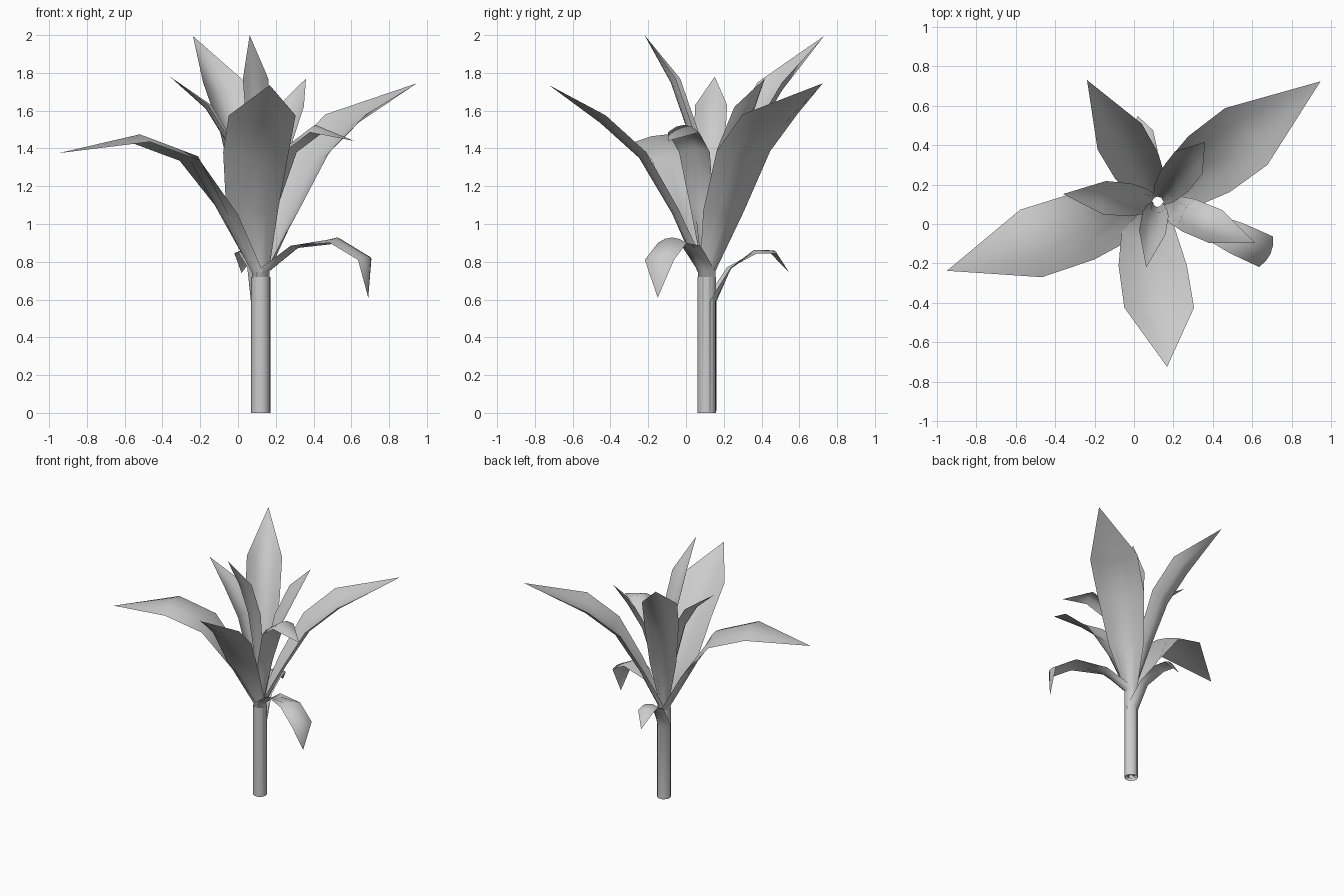
import bpy, bmesh, math
from mathutils import Vector

if "Cube" in bpy.data.objects:
    bpy.data.objects.remove(bpy.data.objects["Cube"])

CENTER = Vector((0.12, 0.11, 0))
STEM_R = 0.053
UP = Vector((0, 0, 1))


def finish(name, bm):
    mesh = bpy.data.meshes.new(name)
    bm.to_mesh(mesh)
    bm.free()
    for p in mesh.polygons:
        p.use_smooth = True
    obj = bpy.data.objects.new(name, mesh)
    bpy.context.collection.objects.link(obj)
    return obj


def tube(name, radius, z0, z1, sides=10):
    bm = bmesh.new()
    rings = []
    for z in (z0, z1):
        rings.append([bm.verts.new(CENTER + Vector((
            radius * math.cos(2 * math.pi * i / sides),
            radius * math.sin(2 * math.pi * i / sides), z))) for i in range(sides)])
    for i in range(sides):
        j = (i + 1) % sides
        bm.faces.new((rings[0][i], rings[0][j], rings[1][j], rings[1][i]))
    return finish(name, bm)


def leaf(name, azimuth, width, cup, sheath, path, shift=(0, 0, 0, 0, 0), neck=0.75):
    """path: (distance from stem axis, height) of the leaf edges, base to tip.
    sheath: radius of the half tube that wraps the stem below the blade.
    shift: sideways offset of each row; neck: relative width of the first row."""
    a = math.radians(azimuth)
    out = Vector((math.cos(a), math.sin(a), 0))
    side = Vector((-math.sin(a), math.cos(a), 0))
    pts = [CENTER + out * r + UP * z + side * s for (r, z), s in zip(path, shift)]
    widths = [sheath, width * neck, width * 0.98, width]
    cups = [1.0, max(0.3, cup), cup, cup]
    bm = bmesh.new()
    # vertical sheath: half circle at the ground and at the blade base
    rows = []
    for z in (0.01, path[0][1]):
        rows.append([bm.verts.new(CENTER + UP * z
                                  + side * sheath * math.sin(t * math.pi / 2)
                                  + out * sheath * math.cos(t * math.pi / 2))
                     for t in (-1, -0.5, 0, 0.5, 1)])
    # blade rows, bowed across their width
    for i in range(1, 4):
        tangent = (pts[i + 1] - pts[i - 1]).normalized()
        under = side.cross(tangent).normalized()
        if under.z > 0:
            under.negate()
        rows.append([bm.verts.new(pts[i] + side * widths[i] * t
                                  + under * cups[i] * widths[i] * (1 - t * t))
                     for t in (-1, -0.5, 0, 0.5, 1)])
    tip = bm.verts.new(pts[4])
    for lo, hi in zip(rows, rows[1:]):
        for k in range(4):
            bm.faces.new((lo[k], lo[k + 1], hi[k + 1], hi[k]))
    for k in range(4):
        bm.faces.new((rows[-1][k], rows[-1][k + 1], tip))
    return finish(name, bm)


# Hollow stem made of nested sheaths
tube("stem_outer", STEM_R - 0.002, 0, 0.72)
tube("stem_core", 0.02, 0.01, 0.85, 8)

# Large spreading leaves
leaf("large_leaf_right", 36.6, 0.18, 0.35, 0.046, [(0, .75), (.15, 1.07), (.325, 1.385), (.56, 1.58), (1.03, 1.745)])
leaf("large_leaf_back", 120, 0.13, 0.58, 0.038, [(0, .78), (.09, 1.12), (.215, 1.5), (.385, 1.75), (.717, 1.995)])
leaf("large_leaf_left", 198, 0.18, -0.22, 0.048, [(0, .74), (.17, 1.05), (.394, 1.335), (.675, 1.435), (1.125, 1.375)])
leaf("large_leaf_front", -90, 0.177, 0.28, 0.045, [(0, .76), (.15, 1.08), (.32, 1.38), (.535, 1.575), (.835, 1.735)],
     (0, -.045, -.025, .008, .048), 0.78)

# Upright inner leaves
leaf("inner_leaf_front", 260, 0.068, 0.65, 0.024, [(0, .85), (.02, 1.2), (.06, 1.5), (.155, 1.77), (.335, 2.0)])
leaf("inner_leaf_back", 52, 0.09, 0.35, 0.03, [(0, .8), (.06, 1.1), (.14, 1.4), (.256, 1.62), (.39, 1.77)])
leaf("inner_leaf_left", 175, 0.085, 0.35, 0.03, [(0, .8), (.06, 1.1), (.14, 1.42), (.27, 1.63), (.482, 1.78)])
leaf("inner_leaf_right", -22.6, 0.09, -0.45, 0.034, [(0, .8), (.07, 1.1), (.17, 1.38), (.32, 1.485), (.535, 1.44)])

# Low drooping leaves
leaf("drooping_leaf_right", -24.5, 0.085, -0.35, 0.05, [(0, .75), (.2, .885), (.44, .9), (.605, .81), (.626, .61)], neck=0.65)
leaf("drooping_leaf_back", 103, 0.06, -0.3, STEM_R, [(0, .59), (.12, .77), (.26, .845), (.36, .845), (.45, .74)])
